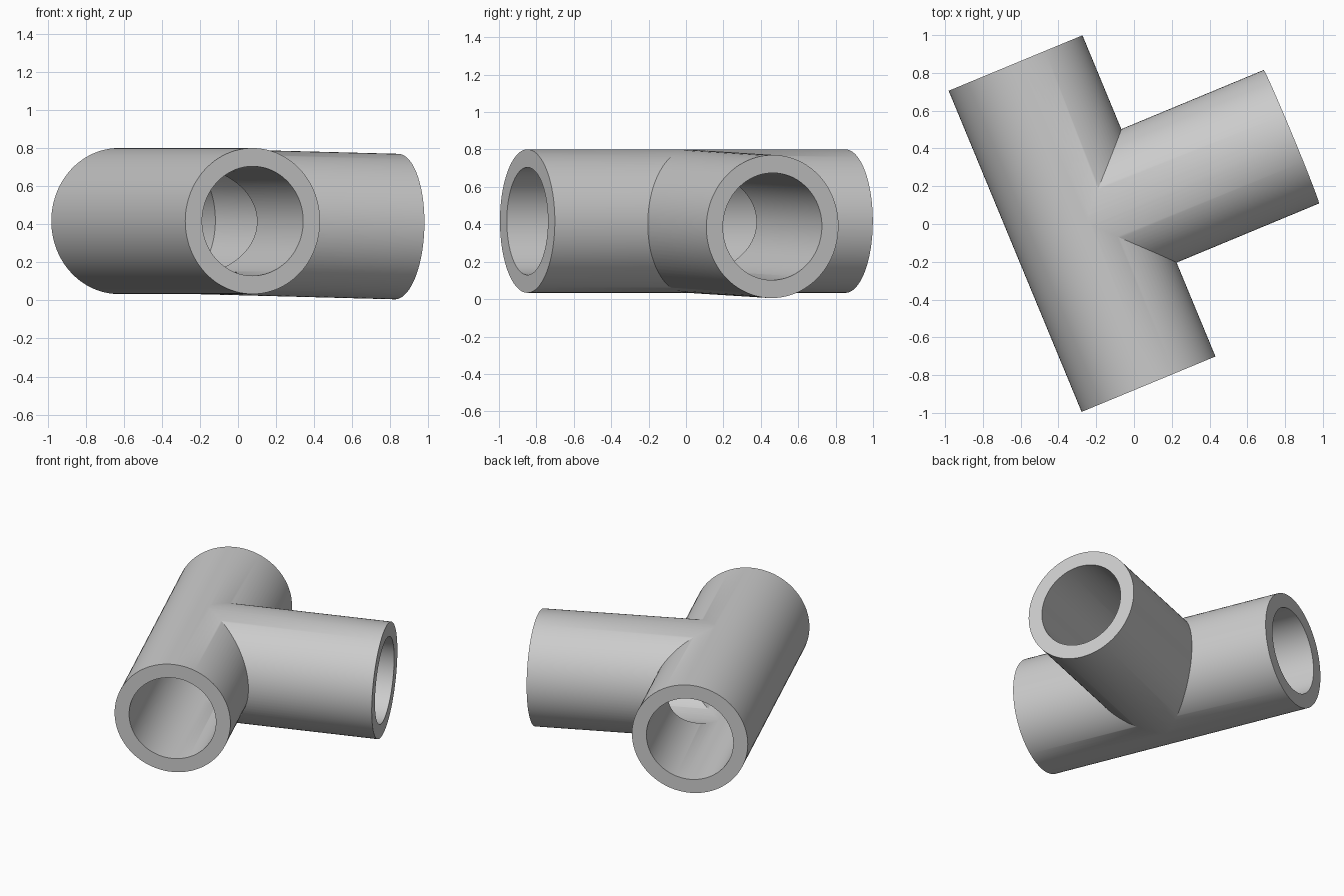
import bpy
import math
from mathutils import Vector

cube = bpy.data.objects.get("Cube")
if cube:
    bpy.data.objects.remove(cube, do_unlink=True)

OUTER, BORE = 0.3835, 0.2875
FRONT = Vector((0.077, -0.848, 0.417))
BACK = Vector((-0.627, 0.852, 0.417))
MIDDLE = (FRONT + BACK) / 2
BRANCH_END = Vector((0.833, 0.462, 0.388))

grey = bpy.data.materials.new("plain grey")
grey.use_nodes = True
colour = (0.6, 0.6, 0.6, 1)
grey.diffuse_color = colour
grey.node_tree.nodes["Principled BSDF"].inputs["Base Color"].default_value = colour


def cylinder(name, start, end, radius, extend=0.0):
    """Cylinder between two points, optionally running past the end."""
    axis = end - start
    end = end + axis.normalized() * extend
    bpy.ops.mesh.primitive_cylinder_add(
        vertices=96, radius=radius, depth=(end - start).length,
        location=(start + end) / 2,
        rotation=axis.to_track_quat('Z', 'Y').to_euler())
    obj = bpy.context.object
    obj.name = name
    obj.data.materials.append(grey)
    return obj


def combine(target, tool, operation):
    """Boolean the tool into the target and discard the tool."""
    mod = target.modifiers.new(operation.lower(), 'BOOLEAN')
    mod.operation = operation
    mod.solver = 'EXACT'
    mod.object = tool
    bpy.context.view_layer.objects.active = target
    bpy.ops.object.modifier_apply(modifier=mod.name)
    bpy.data.objects.remove(tool, do_unlink=True)


# Outer shell: straight run with a slightly drooping side branch
pipe = cylinder("tee_pipe", FRONT, BACK, OUTER)
combine(pipe, cylinder("branch", MIDDLE, BRANCH_END, OUTER - 0.001), 'UNION')

# Bores through the run and into the branch
overshoot = (BACK - FRONT).normalized() * 0.1
combine(pipe, cylinder("run_bore", FRONT - overshoot, BACK, BORE, 0.1), 'DIFFERENCE')
combine(pipe, cylinder("branch_bore", MIDDLE, BRANCH_END, BORE - 0.001, 0.1), 'DIFFERENCE')

# Smooth walls, crisp rims and seams
bpy.ops.object.select_all(action='DESELECT')
pipe.select_set(True)
bpy.context.view_layer.objects.active = pipe
bpy.ops.object.shade_smooth_by_angle(angle=math.radians(30))
